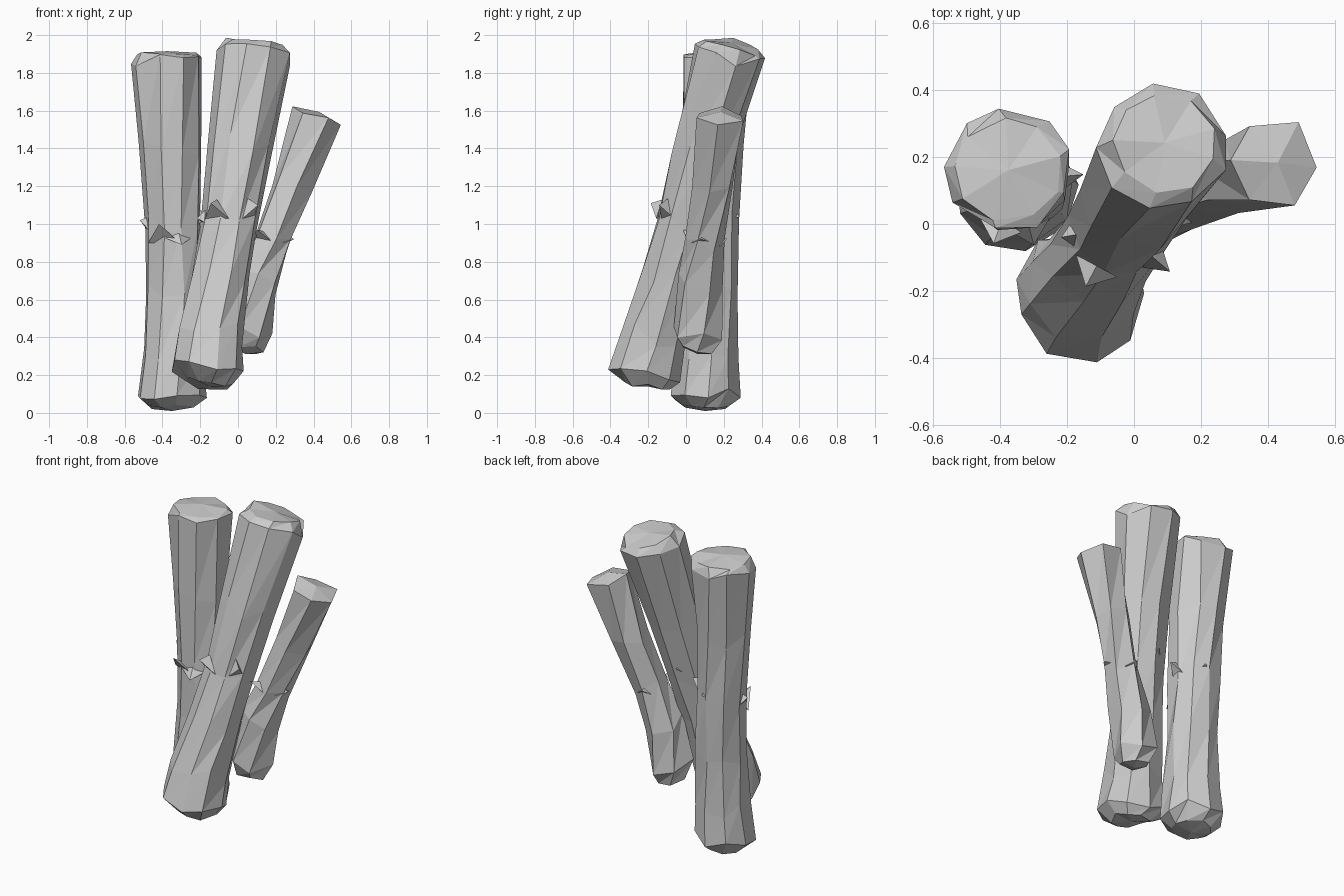
import bpy, bmesh, random
from math import cos, sin, pi, radians
from mathutils import Vector

if "Cube" in bpy.data.objects:
    bpy.data.objects.remove(bpy.data.objects["Cube"])


def to_object(bm, name):
    bmesh.ops.recalc_face_normals(bm, faces=bm.faces)
    me = bpy.data.meshes.new(name)
    bm.to_mesh(me)
    bm.free()
    ob = bpy.data.objects.new(name, me)
    bpy.context.collection.objects.link(ob)


def frame(axis):
    u = (Vector((1, 0, 0)) - axis * axis.x).normalized()
    return u, axis.cross(u)


def log(name, rings, sides, seed, tip_low, tip_high, twist=0.0, chip=0.02):
    """Loft rough rings (x, y, z, radius) and close both ends with a faceted point."""
    rnd = random.Random(seed)
    bm = bmesh.new()
    pts = [Vector(r[:3]) for r in rings]
    axis = (pts[-1] - pts[0]).normalized()
    u, v = frame(axis)
    loops = []
    for i, (p, r) in enumerate(zip(pts, rings)):
        end = i in (0, len(rings) - 1)
        loop = []
        for k in range(sides):
            a = 2 * pi * (k + twist * i + rnd.uniform(-.12, .12)) / sides
            rad = r[3] * rnd.uniform(.95, 1.05)
            lift = rnd.uniform(-1, 1) * (chip if end else .05)
            if i in (1, len(rings) - 2):
                lift *= .7
            loop.append(bm.verts.new(p + (u * cos(a) + v * sin(a)) * rad + axis * lift))
        loops.append(loop)
    for a, b in zip(loops, loops[1:]):
        for k in range(sides):
            n = (k + 1) % sides
            bm.faces.new((a[k], a[n], b[n]))
            bm.faces.new((a[k], b[n], b[k]))
    for loop, p, tip in ((loops[0], pts[0], -tip_low), (loops[-1], pts[-1], tip_high)):
        c = bm.verts.new(p + axis * tip)
        for k in range(sides):
            bm.faces.new((loop[k], loop[(k + 1) % sides], c))
    to_object(bm, name)


def splinter(name, base, angle, radius, reach, width, height, lean):
    """Torn bark flake: a thin pyramid standing off the trunk surface."""
    bm = bmesh.new()
    a = radians(angle)
    out, side = Vector((cos(a), sin(a), 0)), Vector((-sin(a), cos(a), 0))
    c = Vector(base) + out * (radius - .02)
    up = Vector((0, 0, 1))
    v = [bm.verts.new(q) for q in (c - side * width, c + side * width, c + up * height,
                                   c + out * (reach + .02) + up * lean)]
    for f in ((0, 1, 2), (0, 1, 3), (1, 2, 3), (2, 0, 3)):
        bm.faces.new([v[i] for i in f])
    to_object(bm, name)


# Three logs leaning together
log("left_log", [(-.35, .10, .03, .12), (-.35, .105, .10, .185), (-.345, .11, .32, .165),
                 (-.34, .125, .65, .152), (-.345, .13, 1.0, .15), (-.36, .14, 1.4, .16),
                 (-.375, .16, 1.87, .184), (-.375, .16, 1.90, .155)],
    9, 4, .02, .015, .06, .012)
log("middle_log", [(-.15, -.20, .15, .12), (-.165, -.215, .225, .195), (-.145, -.175, .42, .178),
                   (-.095, -.09, .72, .158), (-.045, -.01, 1.02, .148), (.01, .09, 1.4, .165),
                   (.085, .225, 1.90, .192), (.09, .24, 1.95, .155)],
    9, 11, .01, .01, .07, .02)
log("right_log", [(.05, .065, .34, .09), (.045, .065, .43, .138), (.10, .075, .68, .122),
                  (.185, .10, .92, .102), (.29, .14, 1.2, .112), (.42, .18, 1.565, .138)],
    6, 7, .03, .03, .2, .02)

# Bark flakes around the waist: base, angle, trunk radius, reach, width, height, lean
A, B, C = (-.35, .13), (-.05, -.01), (.18, .10)
flakes = [
    ("left", A, .96, 185, .14, .03, .05, .08, .06),
    ("left", A, .90, 250, .14, .06, .09, .05, .10),
    ("left", A, .93, 285, .14, .06, .08, .05, -.04),
    ("left", A, .98, 5, .14, .06, .05, .10, .08),
    ("left", A, 1.02, 75, .14, .02, .04, .06, .02),
    ("middle", B, 1.03, 242, .15, .05, .07, .10, .08),
    ("middle", B, 1.02, 320, .145, .06, .05, .12, .08),
    ("middle", B, 1.0, 190, .14, .03, .05, .08, .03),
    ("middle", B, 1.05, 90, .15, .03, .05, .08, .05),
    ("right", C, .90, 235, .09, .05, .06, .06, .07),
    ("right", C, .90, 350, .09, .03, .06, .05, .02),
    ("right", C, .88, 100, .09, .03, .05, .06, .04),
]
for i, (part, c, z, *rest) in enumerate(flakes):
    splinter(f"{part}_bark_flake_{i}", (*c, z), *rest)
